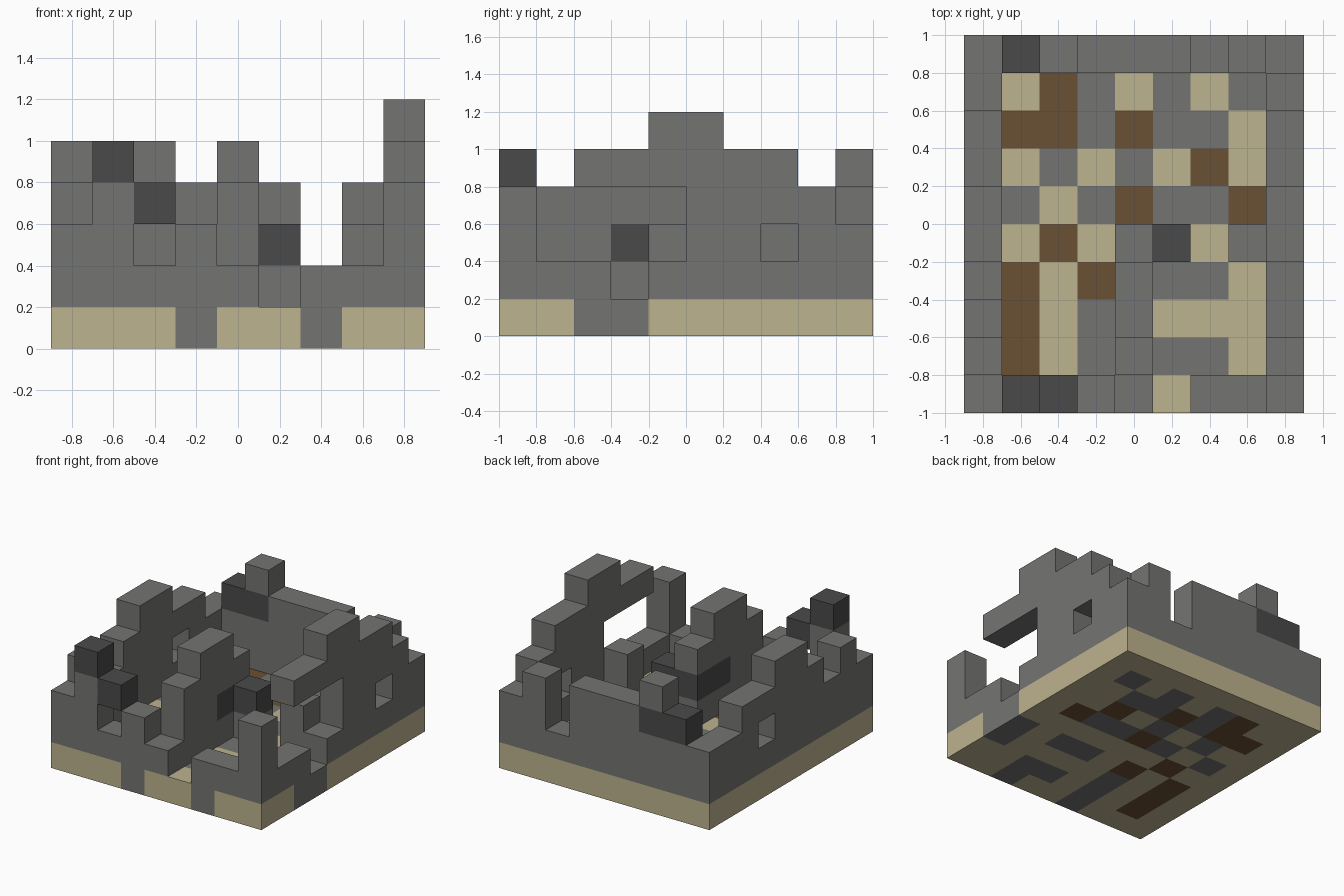
import bpy
import bmesh
from mathutils import Vector

cube = bpy.data.objects.get("Cube")
if cube:
    bpy.data.objects.remove(cube, do_unlink=True)

CELL = 0.2

# Floor colours, back row first: T sand, G stone, B earth
FLOOR = """
TTTTTTTTT
TTBGTGTGT
TBBGBGGTT
TTGTGTBTT
TGTGBGGBT
TTBTTTTTT
TBTBTGGTT
TBTGTTTTG
TBTGTGGTT
TTTGTTGTT
""".split()
# The stone strip by the side opening runs two cells
FLOOR[6] = FLOOR[6][:-1] + "G"

# Height of every column in blocks, floor included, back row first
HEIGHTS = """
345444243
311111114
411111115
411111115
511111116
511143136
411151115
311151115
411141112
354321224
""".split()
ROWS, COLS = len(HEIGHTS), len(HEIGHTS[0])

# Windows and the broken archway (column, row, level)
GAPS = {(2, 0, 2), (0, 6, 2), (8, 7, 2)}
GAPS |= {(8, row, level) for row in (2, 3, 4) for level in (2, 3)}
GAPS.add((8, 3, 1))

# Darker stones
DARK = {(1, 0, 4), (2, 0, 3), (1, 9, 3), (2, 9, 3),
        (4, 3, 2), (4, 4, 2), (5, 4, 2)}


def make_material(name, colour):
    mat = bpy.data.materials.new(name)
    mat.use_nodes = True
    rgba = (*colour, 1.0)
    mat.diffuse_color = rgba
    mat.node_tree.nodes["Principled BSDF"].inputs["Base Color"].default_value = rgba
    return mat


MATERIALS = [
    make_material("sand", (0.515, 0.451, 0.275)),
    make_material("stone", (0.175, 0.175, 0.17)),
    make_material("earth", (0.144, 0.083, 0.034)),
    make_material("dark_stone", (0.068, 0.068, 0.068)),
]


def part_name(i, j, k):
    if k == 0:
        return "floor"
    if j == 0:
        return "front_wall"
    if j == ROWS - 1:
        return "back_wall"
    if i == 0:
        return "right_wall"
    if i == COLS - 1:
        return "left_wall"
    return "partition_wall"


def block_colour(i, j, k):
    if k == 0:
        return "TGB".index(FLOOR[ROWS - 1 - j][i])
    return 3 if (i, j, k) in DARK else 1


# Sort the solid blocks into parts
solid = {(i, j, k)
         for j in range(ROWS) for i in range(COLS)
         for k in range(int(HEIGHTS[ROWS - 1 - j][i]))} - GAPS
parts = {}
for block in sorted(solid):
    parts.setdefault(part_name(*block), []).append(block)


def add_block(bm, block):
    """Add only the sides of a block that are not against another block."""
    centre = Vector((block[0] - (COLS - 1) / 2,
                     block[1] - (ROWS - 1) / 2,
                     block[2] + 0.5)) * CELL
    for axis in range(3):
        for sign in (-1, 1):
            beside = list(block)
            beside[axis] += sign
            if tuple(beside) in solid:
                continue
            normal, u = Vector(), Vector()
            normal[axis] = sign
            u[(axis + 1) % 3] = 1
            v = normal.cross(u)
            corners = [normal - u - v, normal + u - v, normal + u + v, normal - u + v]
            face = bm.faces.new([bm.verts.new(centre + c * CELL / 2) for c in corners])
            face.material_index = block_colour(*block)


# Build each part
for name, blocks in parts.items():
    bm = bmesh.new()
    for block in blocks:
        add_block(bm, block)
    bmesh.ops.remove_doubles(bm, verts=bm.verts, dist=CELL / 100)
    mesh = bpy.data.meshes.new(name)
    bm.to_mesh(mesh)
    bm.free()
    for mat in MATERIALS:
        mesh.materials.append(mat)
    bpy.context.collection.objects.link(bpy.data.objects.new(name, mesh))
